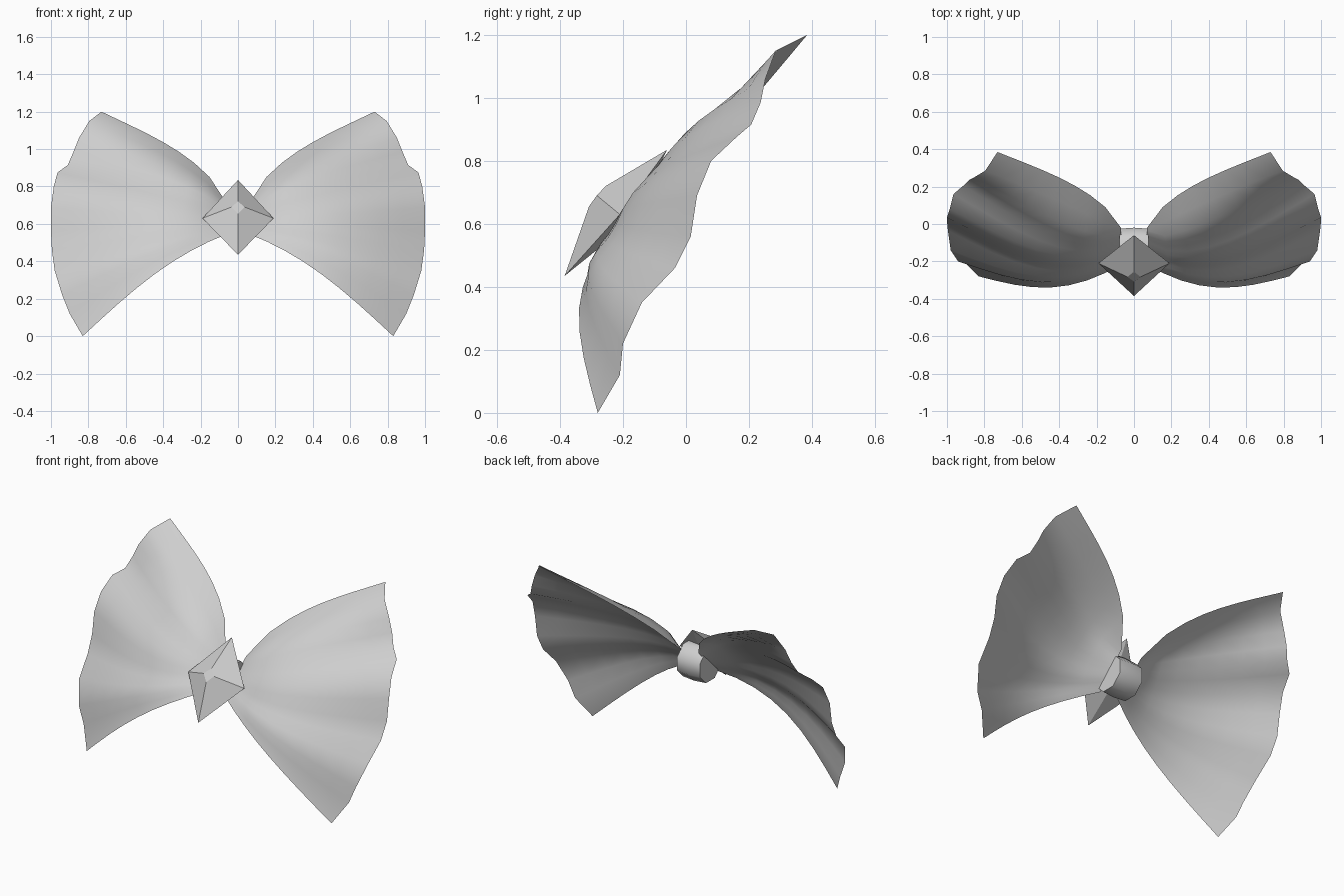
import bpy, bmesh, math
from mathutils import Vector

cube = bpy.data.objects.get("Cube")
if cube:
    bpy.data.objects.remove(cube)

# Single pale grey cloth colour
grey = bpy.data.materials.new("pale_grey")
grey.use_nodes = True
grey.diffuse_color = (0.62, 0.62, 0.62, 1)
grey.node_tree.nodes["Principled BSDF"].inputs["Base Color"].default_value = (0.62, 0.62, 0.62, 1)


def add_object(name, verts, faces, smooth=None, recalc=True):
    mesh = bpy.data.meshes.new(name)
    mesh.from_pydata(verts, [], faces)
    if recalc:
        bm = bmesh.new()
        bm.from_mesh(mesh)
        bmesh.ops.recalc_face_normals(bm, faces=bm.faces)
        bm.to_mesh(mesh)
        bm.free()
    mesh.materials.append(grey)
    ob = bpy.data.objects.new(name, mesh)
    bpy.context.collection.objects.link(ob)
    if smooth:
        bpy.ops.object.select_all(action='DESELECT')
        ob.select_set(True)
        bpy.context.view_layer.objects.active = ob
        bpy.ops.object.shade_smooth_by_angle(angle=math.radians(smooth))
    return ob


def sample(values, t):
    """Linear interpolation through evenly spaced values."""
    f = t * (len(values) - 1)
    i = min(int(f), len(values) - 2)
    return values[i] + (values[i + 1] - values[i]) * (f - i)


# Wings: rows fan out from the knot to the wavy outer edge, bulging forward
outer = [(0.73, 0.385, 1.20), (0.795, 0.285, 1.15), (0.85, 0.252, 1.06),
         (0.88, 0.237, 0.985), (0.91, 0.207, 0.915), (0.965, 0.16, 0.875),
         (0.985, 0.08, 0.80), (1.00, 0.035, 0.69), (1.00, 0.015, 0.56),
         (0.995, -0.035, 0.46), (0.98, -0.14, 0.35), (0.94, -0.20, 0.22),
         (0.90, -0.21, 0.12), (0.83, -0.28, 0.0)]
outer = [Vector(p) for p in outer]

# Evened-out edge, so the folds can fade towards the knot
even = list(outer)
for _ in range(4):
    even = [even[0]] + [(a + 2 * b + c) / 4 for a, b, c in zip(even, even[1:], even[2:])] + [even[-1]]

root_top, root_bottom = Vector((0.07, -0.02, 0.725)), Vector((0.06, -0.21, 0.545))
bulge_y = [0.075, -0.085, -0.115, -0.14, -0.14, -0.13, -0.095]
bulge_z = [0.085, 0.05, 0.02, 0.0, 0.0, 0.03, 0.06]
COLS = 8
verts, faces = [], []
for i, tip in enumerate(outer):
    t = i / (len(outer) - 1)
    root = root_top.lerp(root_bottom, t)
    for j in range(COLS + 1):
        s = j / COLS
        arch = math.sin(math.pi * s ** (0.6 + 0.3 * t))
        p = root.lerp(even[i], s) + (tip - even[i]) * s ** 2
        verts.append(p + Vector((0, sample(bulge_y, t), sample(bulge_z, t))) * arch)
for i in range(len(outer) - 1):
    for j in range(COLS):
        a = i * (COLS + 1) + j
        b = a + COLS + 1
        faces.append((a, b, b + 1, a + 1))
wings = add_object("wings", verts, faces, smooth=60, recalc=False)
mirror = wings.modifiers.new("mirror", 'MIRROR')
mirror.use_mirror_merge = False

# Gem: kite outline with a small front table and a shallow back point
rim = [(0, -0.06, 0.835), (0.19, -0.21, 0.63), (0, -0.385, 0.435), (-0.19, -0.21, 0.63)]
table = [(0, -0.255, 0.72), (0.035, -0.283, 0.69), (0, -0.308, 0.655), (-0.035, -0.283, 0.69)]
faces = [(4, 5, 6, 7)]
for i in range(4):
    k = (i + 1) % 4
    faces += [(i, k, 4 + k, 4 + i), (i, k, 8)]
add_object("gem", rim + table + [(0, -0.18, 0.60)], faces)

# Knot: faceted band wrapped around the wing roots
SIDES = 8
profile = [(-0.078, 0.108), (0.0, 0.114), (0.078, 0.108)]
verts, faces = [], []
for x, r in profile:
    for k in range(SIDES):
        a = 2 * math.pi * (k + 0.5) / SIDES
        verts.append((x, -0.125 + r * math.cos(a), 0.62 + r * math.sin(a)))
for i in range(len(profile) - 1):
    for k in range(SIDES):
        n = (k + 1) % SIDES
        faces.append((i * SIDES + k, i * SIDES + n, (i + 1) * SIDES + n, (i + 1) * SIDES + k))
faces += [tuple(range(SIDES)), tuple(range(2 * SIDES, 3 * SIDES))]
add_object("knot", verts, faces, smooth=50)
